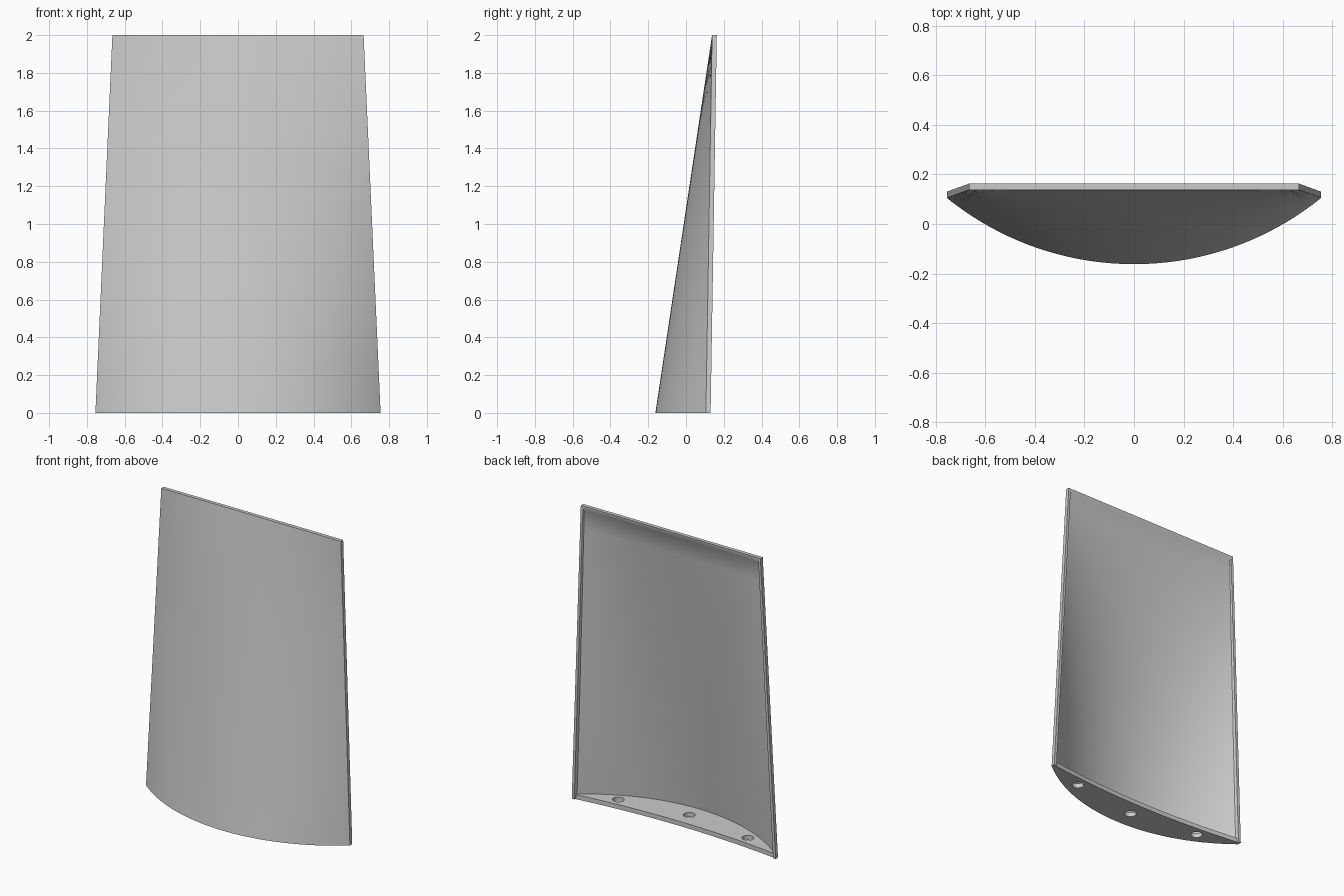
import bpy, bmesh, math

if "Cube" in bpy.data.objects:
    bpy.data.objects.remove(bpy.data.objects["Cube"])

HEIGHT = 2.0
HALF_BOTTOM, HALF_TOP = 0.755, 0.665
RADIUS = 1.2            # curvature of the panel at its base
FRONT, TOP_Y = -0.162, 0.138
RIM, SKIN = 0.025, 0.018
PLATE = 0.03

grey = bpy.data.materials.new("light_grey")
grey.use_nodes = True
grey.diffuse_color = (0.6, 0.6, 0.6, 1)
grey.node_tree.nodes["Principled BSDF"].inputs["Base Color"].default_value = (0.6, 0.6, 0.6, 1)


def make_object(name, bm):
    bmesh.ops.recalc_face_normals(bm, faces=bm.faces)
    mesh = bpy.data.meshes.new(name)
    bm.to_mesh(mesh)
    bm.free()
    mesh.materials.append(grey)
    obj = bpy.data.objects.new(name, mesh)
    bpy.context.collection.objects.link(obj)
    return obj


def smooth(obj):
    bpy.ops.object.select_all(action="DESELECT")
    obj.select_set(True)
    bpy.context.view_layer.objects.active = obj
    bpy.ops.object.shade_smooth_by_angle(angle=math.radians(30))


def front_y(u, t):
    """Front surface: an arc at the base that flattens to a line at the top."""
    x = HALF_BOTTOM * u
    arc = FRONT + RADIUS - math.sqrt(RADIUS ** 2 - x * x)
    return arc + (TOP_Y - arc) * t


def back_y(u, t):
    """Back surface, with a raised rim along the sides and the top."""
    if abs(u) > 0.972:
        return front_y(1, t) + RIM
    if t > 0.987:
        return front_y(u, t) + RIM
    slope = HALF_BOTTOM * u / RADIUS * (1 - t)
    return front_y(u, t) + SKIN * (1 + slope * slope)


# Curved panel: front and back grids joined round the edge
half = [i / 20 * 0.967 for i in range(1, 21)] + [0.975, 1.0]
columns = [-u for u in reversed(half)] + [0.0] + half
rows = [i / 16 * 0.982 for i in range(17)] + [0.988, 1.0]

bm = bmesh.new()
grids = []
for surface in (front_y, back_y):
    grids.append([[bm.verts.new((u * (HALF_BOTTOM + (HALF_TOP - HALF_BOTTOM) * t),
                                 surface(u, t), HEIGHT * t))
                   for u in columns] for t in rows])
for g in grids:
    for a, b in zip(g, g[1:]):
        for i in range(len(columns) - 1):
            bm.faces.new((a[i], a[i + 1], b[i + 1], b[i]))


def border(g):
    return (g[0] + [r[-1] for r in g[1:]] + g[-1][-2::-1]
            + [r[0] for r in g[-2:0:-1]])


f, k = border(grids[0]), border(grids[1])
for i in range(len(f)):
    j = (i + 1) % len(f)
    bm.faces.new((f[i], f[j], k[j], k[i]))
panel = make_object("curved_panel", bm)
smooth(panel)

# Base plate: crescent between the panel and a shallow arc at the back
bm = bmesh.new()
inner = [u for u in columns if abs(u) < 0.972]
outline = [(u * HALF_BOTTOM, front_y(u, 0) + SKIN * 0.7) for u in inner]
outline += [(u * HALF_BOTTOM, 0.075 + 0.05 * u * u) for u in reversed(inner)]
face = bm.faces.new([bm.verts.new((x, y, 0)) for x, y in outline])
top = bmesh.ops.extrude_face_region(bm, geom=[face])
bmesh.ops.translate(bm, vec=(0, 0, PLATE),
                    verts=[v for v in top["geom"] if isinstance(v, bmesh.types.BMVert)])
plate = make_object("base_plate", bm)

# Three screw holes through the plate
bm = bmesh.new()
for x, y in ((-0.48, 0.03), (0, -0.035), (0.48, 0.03)):
    made = bmesh.ops.create_cone(bm, cap_ends=True, segments=32, radius1=0.036,
                                 radius2=0.036, depth=0.2)
    bmesh.ops.translate(bm, verts=made["verts"], vec=(x, y, 0))
cutter = make_object("hole_cutter", bm)
cutter.hide_render = True

cut = plate.modifiers.new("holes", "BOOLEAN")
cut.operation = "DIFFERENCE"
cut.solver = "EXACT"
cut.object = cutter
bpy.context.view_layer.objects.active = plate
bpy.ops.object.modifier_apply(modifier=cut.name)
bpy.data.objects.remove(cutter)
smooth(plate)
